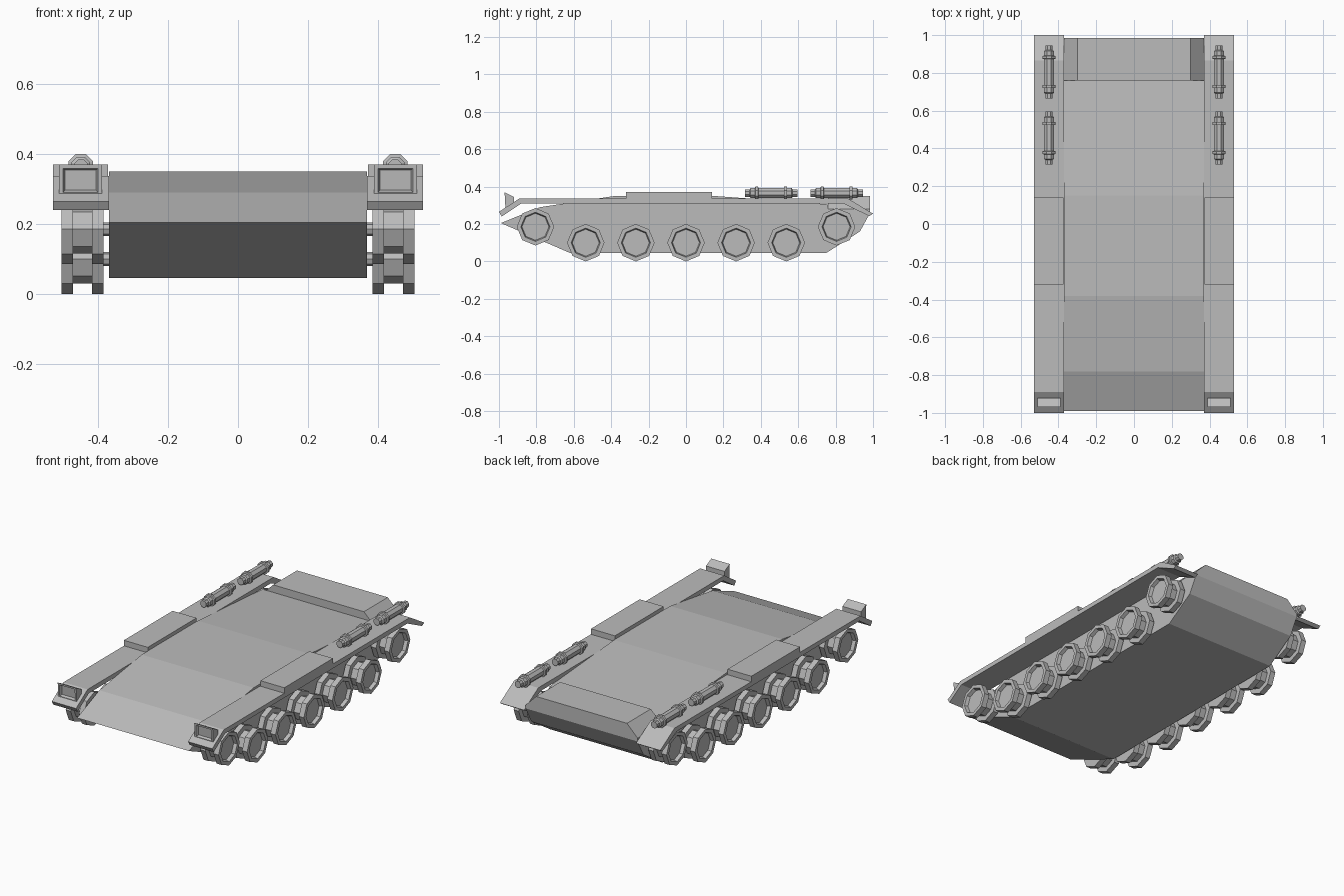
import bpy, bmesh, math

cube = bpy.data.objects.get("Cube")
if cube:
    bpy.data.objects.remove(cube, do_unlink=True)

grey = bpy.data.materials.new("plain grey")
grey.use_nodes = True
COLOUR = (0.5, 0.5, 0.5, 1)
grey.diffuse_color = COLOUR
grey.node_tree.nodes["Principled BSDF"].inputs["Base Color"].default_value = COLOUR


def finish(name, bm, mirror=False):
    """Turn a bmesh into a grey object, optionally mirrored across x."""
    bmesh.ops.remove_doubles(bm, verts=bm.verts, dist=0.0001)
    bmesh.ops.recalc_face_normals(bm, faces=bm.faces)
    mesh = bpy.data.meshes.new(name)
    bm.to_mesh(mesh)
    bm.free()
    mesh.materials.append(grey)
    obj = bpy.data.objects.new(name, mesh)
    bpy.context.collection.objects.link(obj)
    if mirror:
        mod = obj.modifiers.new("Mirror", "MIRROR")
        mod.use_mirror_merge = False
    return obj


def prism(profile, start, end, axis="x"):
    """Extrude a closed profile: (y, z) along x, or (x, z) along y."""
    bm = bmesh.new()
    place = (lambda p, d: (d, *p)) if axis == "x" else (lambda p, d: (p[0], d, p[1]))
    rings = [[bm.verts.new(place(p, d)) for p in profile] for d in (start, end)]
    for ring in rings:
        bm.faces.new(ring)
    n = len(profile)
    for i in range(n):
        j = (i + 1) % n
        bm.faces.new((rings[0][i], rings[0][j], rings[1][j], rings[1][i]))
    return bm


def lathe(profile, centre, axis, phase=0.0, sides=8):
    """Turn (radius, distance) points around the x or y axis."""
    bm = bmesh.new()
    rings = []
    for radius, dist in profile:
        ring = []
        for k in range(sides):
            a = phase + math.tau * k / sides
            u, z = radius * math.sin(a), radius * math.cos(a)
            offset = (dist, u, z) if axis == "x" else (u, dist, z)
            ring.append(bm.verts.new([c + o for c, o in zip(centre, offset)]))
        rings.append(ring)
    for a, b in zip(rings, rings[1:]):
        for k in range(sides):
            m = (k + 1) % sides
            bm.faces.new((a[k], a[m], b[m], b[k]))
    bm.faces.new(rings[0])
    bm.faces.new(rings[-1])
    return bm


# Hull with sloped nose and tapered tail
HALF = 0.37
hull = [(-0.99, 0.205), (-0.78, 0.29), (-0.38, 0.35), (0.15, 0.35), (0.76, 0.305),
        (0.76, 0.28), (0.985, 0.28), (0.985, 0.26), (0.93, 0.16), (0.75, 0.045), (-0.62, 0.045)]
finish("hull", prism(hull, -HALF, HALF))

# Raised rear deck with slanted sides
deck = [(-HALF, 0.28), (-0.3, 0.35), (0.3, 0.35), (HALF, 0.28)]
finish("rear_deck", prism(deck, 0.76, 0.985, "y"))

# Fenders: thin plates bent down at both ends
INNER, OUTER = 0.37, 0.53
fender = [(-1.0, 0.265), (-0.89, 0.337), (0.865, 0.337), (1.0, 0.255), (0.98, 0.242),
          (0.84, 0.31), (-0.88, 0.31), (-0.985, 0.24)]
finish("fenders", prism(fender, INNER, OUTER), True)

# Stowage boxes on the fenders
box = [(-0.32, 0.33), (-0.32, 0.37), (0.14, 0.37), (0.14, 0.33)]
finish("stowage_boxes", prism(box, INNER + 0.002, OUTER), True)

# Headlamp housings with a recessed front
lamp = [(-0.97, 0.37), (-0.92, 0.345), (-0.92, 0.31), (-0.965, 0.28)]
bm = prism(lamp, 0.39, 0.512)
bmesh.ops.recalc_face_normals(bm, faces=bm.faces)
front = min(bm.faces, key=lambda f: f.calc_center_median().y)
bmesh.ops.inset_region(bm, faces=[front], thickness=0.015)
bmesh.ops.inset_region(bm, faces=[front], thickness=0.008, depth=-0.015)
finish("headlamps", bm, True)

# Double road wheels, idlers and drive wheels on short axles
wheel = [(0.02, 0.36), (0.02, 0.385), (0.1, 0.385), (0.1, 0.418), (0.07, 0.418),
         (0.07, 0.472), (0.1, 0.472), (0.1, 0.505), (0.078, 0.505), (0.072, 0.485)]
stations = [("road_wheels", 0.268 * i, 0.1) for i in range(-2, 3)]
stations += [("idler_wheels", -0.805, 0.185), ("drive_wheels", 0.805, 0.185)]
for name, y, z in stations:
    finish(name, lathe(wheel, (0, y, z), "x"), True)

# Banded drums lying on the rear of the fenders
half_drum = [(0.021, 0.14), (0.021, 0.115), (0.029, 0.11), (0.029, 0.086),
             (0.038, 0.084), (0.038, 0.07), (0.029, 0.068)]
drum = half_drum + [(r, -d) for r, d in reversed(half_drum)]
for y in (0.455, 0.805):
    finish("fender_drums", lathe(drum, (0.45, y, 0.365), "y", math.pi / 8), True)
